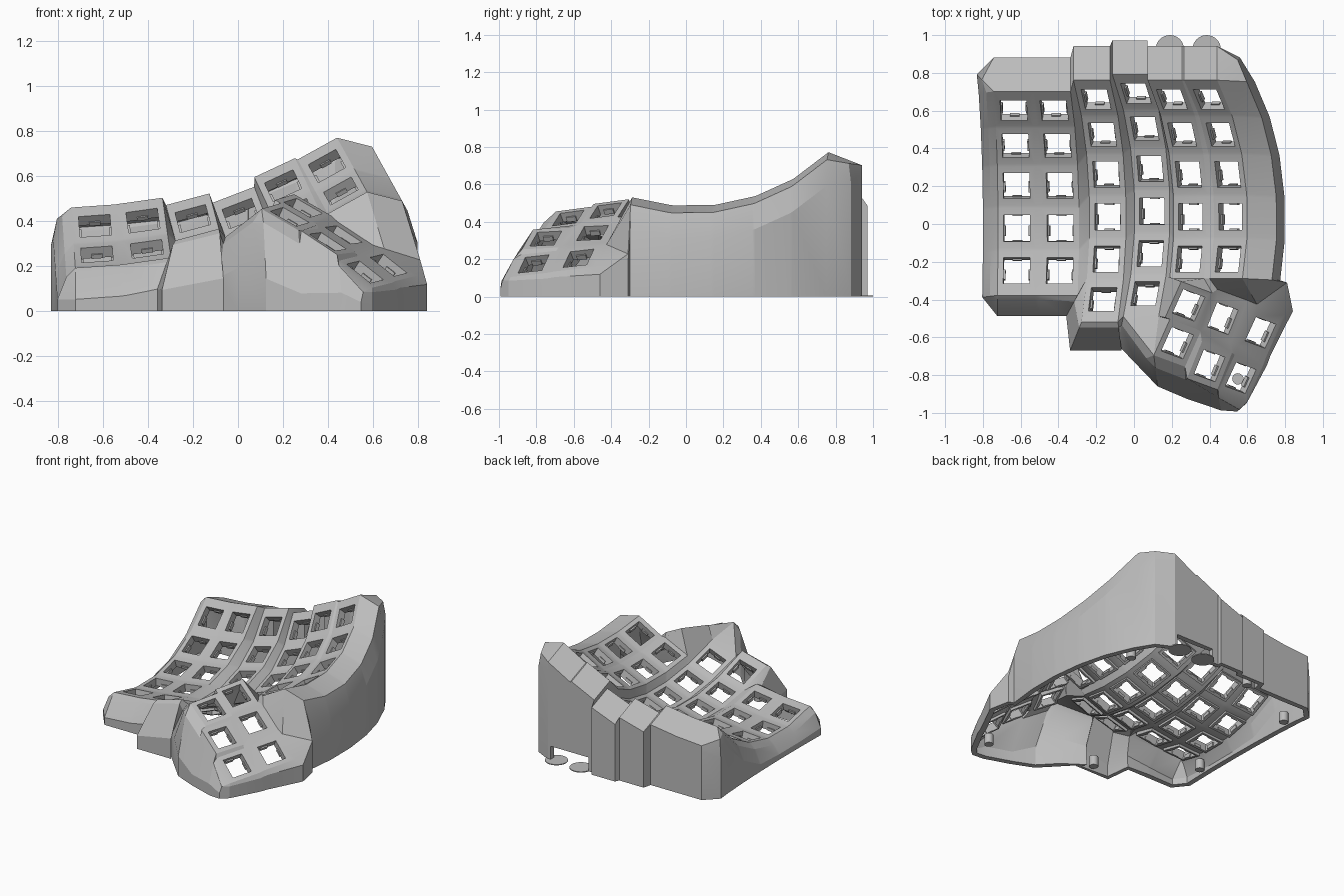
import bpy, bmesh
from math import sin, cos, radians
from mathutils import Vector, Matrix

if "Cube" in bpy.data.objects:
    bpy.data.objects.remove(bpy.data.objects["Cube"])

grey = bpy.data.materials.new("light_grey_plastic")
grey.use_nodes = True
GREY = (0.5, 0.5, 0.5, 1)
grey.diffuse_color = GREY
grey.node_tree.nodes["Principled BSDF"].inputs["Base Color"].default_value = GREY


def make(name, bm):
    mesh = bpy.data.meshes.new(name)
    bm.to_mesh(mesh)
    bm.free()
    ob = bpy.data.objects.new(name, mesh)
    bpy.context.collection.objects.link(ob)
    mesh.materials.append(grey)
    return ob


def smooth(ob, angle):
    bpy.ops.object.select_all(action="DESELECT")
    bpy.context.view_layer.objects.active = ob
    ob.select_set(True)
    bpy.ops.object.shade_smooth_by_angle(angle=radians(angle))


# Key frames: centre, across, along and normal vectors
keys = {}
RADIUS, HOLE = 0.96, 0.07

# Finger columns: tilted arcs (x, y, z of the low point, tilt, rows)
columns = {"A": (-.62, -.03, .145, 4, 5), "B": (-.39, -.03, .17, 8, 5),
           "C": (-.14, .03, .185, 15, 6), "D": (.095, .06, .215, 21, 6),
           "E": (.3, .03, .345, 25, 5), "F": (.51, .03, .44, 29, 5)}
for name, (x, y, z, tilt, rows) in columns.items():
    t = radians(tilt)
    across, up, ahead = Vector((cos(t), 0, sin(t))), Vector((-sin(t), 0, cos(t))), Vector((0, 1, 0))
    for r in range(rows):
        a = radians(41 - 13.5 * r)
        centre = Vector((x, y, z)) + ahead * RADIUS * sin(a) + up * RADIUS * (1 - cos(a))
        along = ahead * cos(a) + up * sin(a)
        keys[name + str(r)] = (centre, across, along, across.cross(along))

# Thumb cluster: three pairs of keys stepping down, each tilted more
thumbs = {"T": (-.11, (.29, -.43, .46), (.23, -.63, .42)),
          "U": (-.125, (.47, -.5, .34), (.4, -.75, .31)),
          "V": (-.15, (.67, -.575, .205), (.565, -.815, .175))}
for name, (fall, upper, lower) in thumbs.items():
    across = Vector((.19, -.07, fall)).normalized()
    upper, lower = Vector(upper), Vector(lower)
    normal = across.cross(upper - lower).normalized()
    for r, centre in enumerate((upper, lower)):
        keys[name + str(r)] = (centre, across, normal.cross(across), normal)


def local(key, sx, sy):
    c, u, v, n = keys[key]
    return c + u * sx + v * sy


# Plates on the outer rows reach a little further
LONG = [c + "0t" for c in "ABCDEFUV"] + ["A4b", "B4b", "C5b", "D5b"]


def pt(code):
    """Corner such as A0tl: key A0, top left."""
    reach = .135 if code[:3] in LONG else .105
    return local(code[:2], .1 if code[3] == "r" else -.1, reach if code[2] == "t" else -reach)


shell = bmesh.new()


def face(*points):
    shell.faces.new([shell.verts.new(p) for p in points])


def codes(text):
    return [pt(c) for c in text.split()]


# Plates with square holes, and webs joining neighbouring plates
SIGNS = ((-1, -1), (1, -1), (1, 1), (-1, 1))
NAMES = ("bl", "br", "tr", "tl")
for k in keys:
    for i in range(4):
        j = (i + 1) % 4
        inner = [local(k, HOLE * SIGNS[m][0], HOLE * SIGNS[m][1]) for m in (j, i)]
        face(pt(k + NAMES[i]), pt(k + NAMES[j]), *inner)
    right, below = chr(ord(k[0]) + 1) + k[1], k[0] + str(int(k[1]) + 1)
    corner = right[0] + below[1]
    if below in keys:
        face(*codes(f"{k}bl {below}tl {below}tr {k}br"))
    if right in keys:
        face(*codes(f"{k}tr {k}br {right}bl {right}tl"))
    if below in keys and corner in keys and right in keys:
        face(*codes(f"{k}br {below}tr {corner}tl {right}bl"))

# Fill between the finger columns and the thumb cluster
for patch in ("F4br V0tl U0tr", "F4bl F4br U0tr U0tl", "E4br F4bl U0tl T0tr",
              "E4bl E4br T0tr T0tl", "D4br E4bl T0tl D5tr", "D5tr T0tl T0bl D5br",
              "D5br T0bl T1tl", "D5br T1tl T1bl", "D5bl D5br T1bl"):
    face(*codes(patch))

# Rim and skirt: each entry is a plate corner, a rim point and a skirt point
rim = []


def add(text, dx, dy, drop, flare=1.0, fall=.04):
    for p in codes(text):
        top = p + Vector((dx * flare, dy * flare, -drop))
        top.z = max(top.z, .08)
        skirt = Vector((p.x + dx, p.y + dy, max(top.z - fall, .04)))
        rim.append((p, top, skirt))


def share(text):
    """Corners that run to the same rim point as the one before."""
    for p in codes(text):
        rim.append((p,) + rim[-1][1:])


def side(col, rows, ends):
    return " ".join(f"{col}{r}{e}" for r in rows for e in ends)


add("A0tl", -.09, .09, .05, .7, .12)
add(side("A", range(5), ("tl", "bl")), -.08, -.01, .04, .5, .1)
add("A4bl A4br B4bl", 0, -.11, .02, .2, .12)
add("B4br", -.06, -.11, .02, .3, .12)
share("C4bl C5tl")
add("C5bl", -.06, -.15, .02, .2, .2)
add("C5br", .02, -.15, .02, .2, .2)
add("D5bl", -.03, -.15, .03, .3, .15)
add("T1bl", -.1, -.04, .06, .4, .2)
add("T1bl", .02, -.165, .06, .4, .25)
add("T1br", .01, -.17, .06, .4, .22)
share("U1bl")
add("U1br", .02, -.11, .05, .4, .12)
share("V1bl")
add("V1br", -.05, -.055, .02, .8, .05)
add("V1br", .0, -.01, .02)
add("V1tr V0br", .02, 0, .03)
add("V0tr", .04, .02, .04)
add("V0tl", .16, .115, .05)
add(side("F", range(4, -1, -1), ("br", "tr")), .2, -.01, .04, .78, .14)
add("F0tr", .12, .12, .06, .9, .1)
for col in "FEDCBA":
    add(f"{col}0tr {col}0tl", 0, .18, .07, 1)

for a, b in zip(rim, rim[1:] + rim[:1]):
    rows = []
    for p, top, skirt in (a, b):
        rows.append((p, top, skirt, Vector((skirt.x, skirt.y, 0))))
    for i in range(3):
        face(rows[0][i], rows[0][i + 1], rows[1][i + 1], rows[1][i])

bmesh.ops.remove_doubles(shell, verts=shell.verts[:], dist=.0008)
bmesh.ops.recalc_face_normals(shell, faces=shell.faces[:])
shell.faces.ensure_lookup_table()
if shell.faces[0].normal.z < 0:
    bmesh.ops.reverse_faces(shell, faces=shell.faces[:])
case = make("case_shell", shell)


def box(bm, matrix, size):
    bmesh.ops.create_cube(bm, size=1, matrix=matrix @ Matrix.Diagonal((*size, 1)))


# Cutter for the connector opening in the back wall
bm = bmesh.new()
box(bm, Matrix.Translation((.27, .94, 0)), (.3, .2, .2))
cutter = make("connector_cutter", bm)

# Hollow wall, then the opening
solid = case.modifiers.new("wall", "SOLIDIFY")
solid.thickness, solid.offset = .038, -1
cut = case.modifiers.new("opening", "BOOLEAN")
cut.object, cut.operation, cut.solver = cutter, "DIFFERENCE", "EXACT"
bpy.context.view_layer.objects.active = case
for m in ("wall", "opening"):
    bpy.ops.object.modifier_apply(modifier=m)
bpy.data.objects.remove(cutter)
smooth(case, 18)

# Switch sockets: collars below each hole and small clip tabs inside it
bm = bmesh.new()
for c, u, v, n in keys.values():
    frame = Matrix((u, v, n)).transposed().to_4x4()
    frame.translation = c
    for s in (-1, 1):
        box(bm, frame @ Matrix.Translation((s * .078, 0, -.034)), (.016, .172, .04))
        box(bm, frame @ Matrix.Translation((0, s * .078, -.034)), (.14, .016, .04))
        box(bm, frame @ Matrix.Translation((s * .066, -.015, -.04)), (.01, .055, .028))
        box(bm, frame @ Matrix.Translation((0, s * .067, -.044)), (.05, .008, .02))
make("switch_sockets", bm)

# Screw posts inside the wall
bm = bmesh.new()
for x, y in ((-.74, .64), (-.72, -.19), (-.16, -.6), (.55, -.82), (.56, .64), (-.25, .85)):
    bmesh.ops.create_cone(bm, cap_ends=True, segments=20, radius1=.03, radius2=.03,
                          depth=.07, matrix=Matrix.Translation((x, y, .035)))
smooth(make("screw_posts", bm), 30)

# Thin round feet by the opening
bm = bmesh.new()
for x in (.19, .385):
    bmesh.ops.create_cone(bm, cap_ends=True, segments=32, radius1=.075, radius2=.075,
                          depth=.006, matrix=Matrix.Translation((x, .925, .003)))
smooth(make("round_feet", bm), 30)
